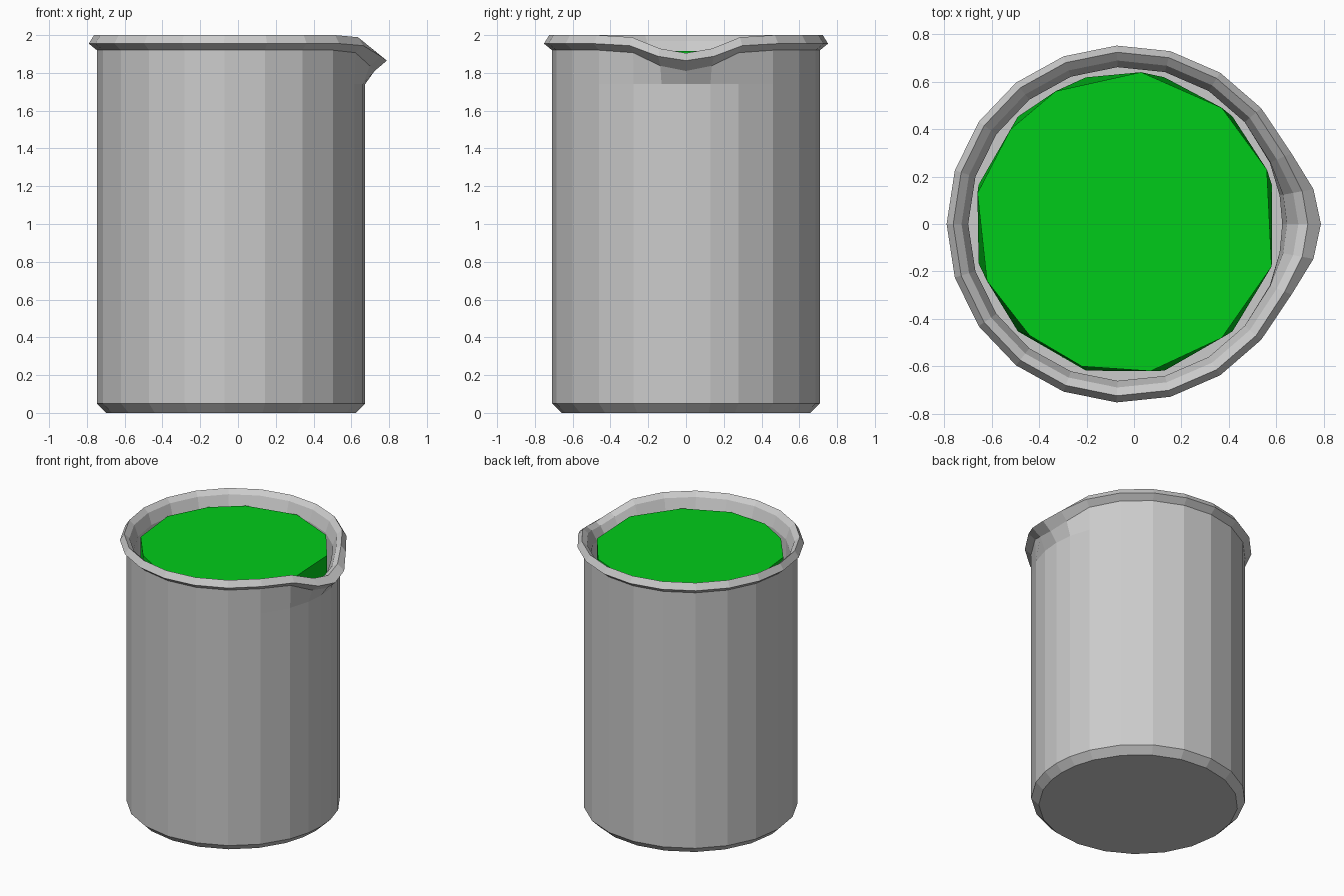
import bpy, bmesh
from math import sin, cos, radians

if "Cube" in bpy.data.objects:
    bpy.data.objects.remove(bpy.data.objects["Cube"])

CX = -0.037  # axis of the body; the spout makes the outline asymmetric


def finish(name, bm, color=None):
    bmesh.ops.recalc_face_normals(bm, faces=bm.faces)
    mesh = bpy.data.meshes.new(name)
    bm.to_mesh(mesh)
    bm.free()
    obj = bpy.data.objects.new(name, mesh)
    bpy.context.collection.objects.link(obj)
    if color:
        mat = bpy.data.materials.new(name + "_material")
        mat.diffuse_color = color
        mat.use_nodes = True
        mat.node_tree.nodes["Principled BSDF"].inputs["Base Color"].default_value = mat.diffuse_color
        mesh.materials.append(mat)
    return obj


# Wall profile: radius, height, and how far the spout pulls it out and down
profile = [
    (0.660, 0.00, 0, 0),
    (0.710, 0.05, 0, 0),
    (0.710, 1.74, 0, 0),
    (0.710, 1.92, 0.05, -0.11),
    (0.753, 1.955, 0.072, -0.09),
    (0.725, 2.00, 0.045, -0.095),
    (0.690, 1.97, 0.04, -0.085),
    (0.662, 1.89, 0.02, -0.08),
    (0.662, 1.70, 0, 0),
    (0.662, 0.06, 0, 0),
]

# Angles with matching spout strength; finer spacing near the spout
spokes = [(0, 1.0), (10.5, 0.75), (23, 0.12)]
steps = 18
spokes += [(23 + 314 * i / steps, 0) for i in range(1, steps)]
spokes += [(337, 0.12), (349.5, 0.75)]

# Beaker: lathed wall with flared rim and pouring spout
bm = bmesh.new()
rings = []
for r, z, dr, dz in profile:
    rings.append([bm.verts.new((CX + (r + dr * w) * cos(radians(a)),
                                (r + dr * w) * sin(radians(a)),
                                z + dz * w)) for a, w in spokes])
n = len(spokes)
for lo, hi in zip(rings, rings[1:]):
    for i in range(n):
        j = (i + 1) % n
        bm.faces.new((lo[i], lo[j], hi[j], hi[i]))
bm.faces.new(rings[0])
bm.faces.new(rings[-1])
finish("beaker", bm)

# Liquid: slightly irregular twelve-sided block filling the beaker
surface = [(0.03, 0.64), (0.37, 0.49), (0.56, 0.23), (0.58, -0.18),
           (0.37, -0.48), (0.07, -0.62), (-0.22, -0.60), (-0.44, -0.47),
           (-0.62, -0.24), (-0.66, 0.13), (-0.52, 0.40), (-0.33, 0.56)]
bm = bmesh.new()
bm.faces.new([bm.verts.new((x, y, 1.915)) for x, y in surface])
for k in range(12):
    a = radians(30 * k + 15)
    bm.verts.new((CX + 0.64 * cos(a), 0.64 * sin(a), 0.08))
bmesh.ops.convex_hull(bm, input=bm.verts[:])
bmesh.ops.dissolve_limit(bm, angle_limit=0.01, verts=bm.verts[:], edges=bm.edges[:])
finish("liquid", bm, (0.0, 0.6, 0.01, 1))
